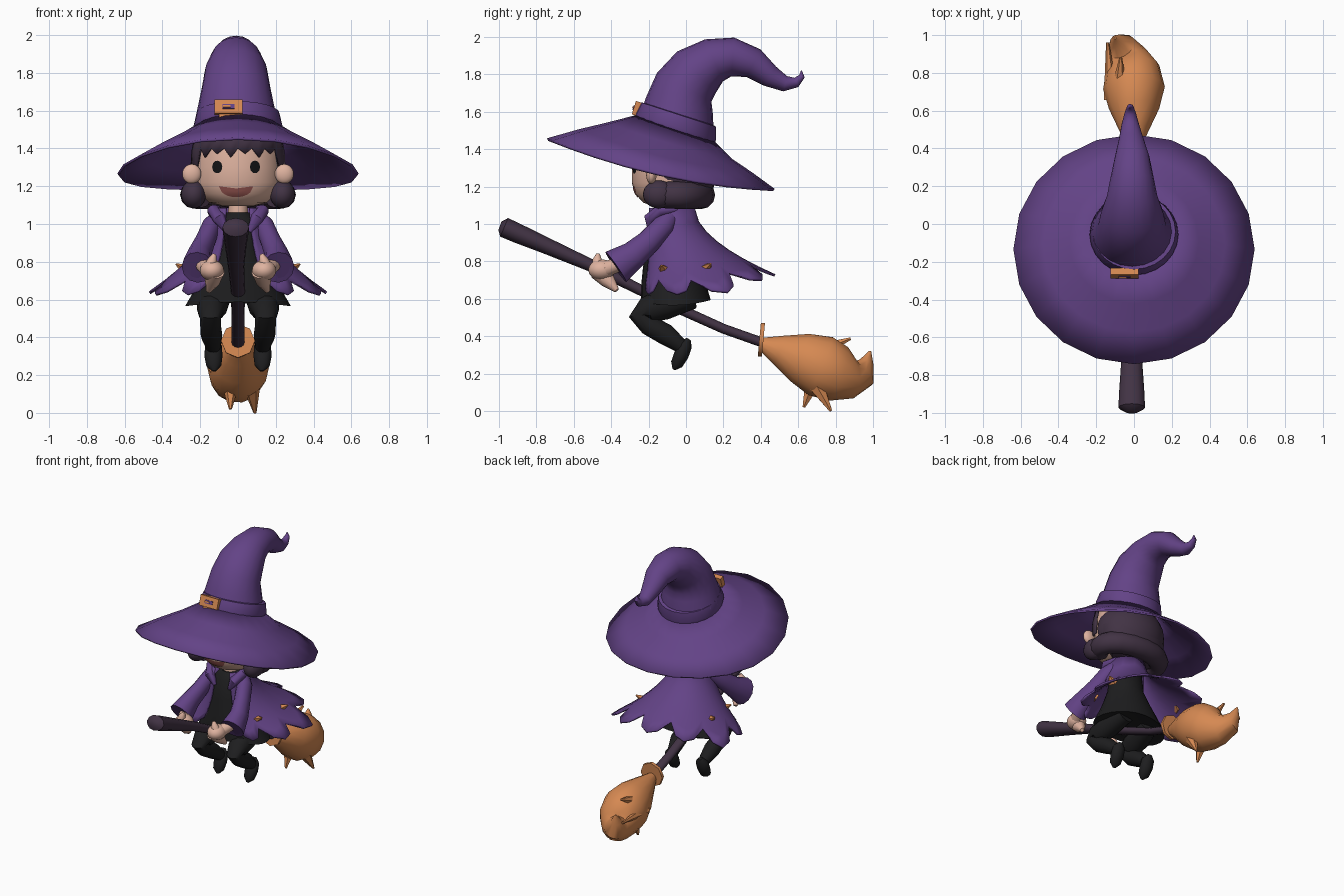
import bpy, bmesh, math
from math import sin, cos, pi, radians
from mathutils import Vector, Matrix

if "Cube" in bpy.data.objects:
    bpy.data.objects.remove(bpy.data.objects["Cube"], do_unlink=True)


def material(name, *rgb):
    m = bpy.data.materials.new(name)
    m.use_nodes = True
    m.diffuse_color = (*rgb, 1)
    bsdf = next(n for n in m.node_tree.nodes if n.type == 'BSDF_PRINCIPLED')
    bsdf.inputs["Base Color"].default_value = (*rgb, 1)
    bsdf.inputs["Roughness"].default_value = 0.8
    return m


purple = material("purple cloth", .125, .056, .24)
orange = material("orange straw", .67, .25, .085)
skin = material("skin", .74, .45, .35)
plum = material("dark plum", .054, .033, .058)
black = material("black cloth", .013, .013, .014)
mouth_red = material("mouth red", .3, .09, .08)
eye_black = material("eye black", .006, .006, .007)


def finish(name, bm, mat, thick=0, angle=45):
    bmesh.ops.recalc_face_normals(bm, faces=bm.faces[:])
    me = bpy.data.meshes.new(name)
    bm.to_mesh(me)
    bm.free()
    me.materials.append(mat)
    ob = bpy.data.objects.new(name, me)
    bpy.context.collection.objects.link(ob)
    bpy.ops.object.select_all(action='DESELECT')
    ob.select_set(True)
    bpy.context.view_layer.objects.active = ob
    bpy.ops.object.shade_smooth_by_angle(angle=radians(angle))
    if thick:
        mod = ob.modifiers.new("thickness", 'SOLIDIFY')
        mod.thickness = thick
        mod.offset = 0
    return ob


def surface(name, rows, mat, closed=True, cap=True, thick=0):
    """Bridge rows of points, as closed rings or an open sheet."""
    bm = bmesh.new()
    vs = [[bm.verts.new(p) for p in row] for row in rows]
    n = len(rows[0])
    for a, b in zip(vs, vs[1:]):
        for i in range(n if closed else n - 1):
            j = (i + 1) % n
            bm.faces.new((a[i], a[j], b[j], b[i]))
    if closed and cap:
        bm.faces.new(vs[0])
        bm.faces.new(vs[-1])
    return finish(name, bm, mat, thick)


def loft(name, rings, mat, n=24, **kw):
    """Level rings (y, z, rx, ry, slope along y, droop at the sides)."""
    rows = []
    for y, z, rx, ry, slope, droop in rings:
        turn = [2 * pi * i / n for i in range(n)]
        rows.append([(rx * sin(a), y + ry * cos(a), z + slope * ry * cos(a) - droop * sin(a) ** 2)
                     for a in turn])
    return surface(name, rows, mat, **kw)


def tube(name, pts, mat, n=12, ref=(1, 0, 0), flat=1):
    """Sweep a round section along (x, y, z, radius) points."""
    c = [Vector(p[:3]) for p in pts]
    rows = []
    for i, p in enumerate(pts):
        t = (c[min(i + 1, len(c) - 1)] - c[max(i - 1, 0)]).normalized()
        u = (Vector(ref) - t * t.dot(Vector(ref))).normalized()
        v = t.cross(u)
        rows.append([c[i] + p[3] * (u * cos(2 * pi * k / n) * flat + v * sin(2 * pi * k / n))
                     for k in range(n)])
    return surface(name, rows, mat)


def ball(name, loc, size, mat, keep=None):
    bm = bmesh.new()
    bmesh.ops.create_uvsphere(bm, u_segments=24, v_segments=14, radius=1,
                              matrix=Matrix.Translation(loc) @ Matrix.Diagonal((*size, 1)))
    if keep:
        bmesh.ops.delete(bm, geom=[v for v in bm.verts if not keep(v.co)], context='VERTS')
    return finish(name, bm, mat)


def box(name, loc, size, mat, tilt=0):
    bm = bmesh.new()
    bmesh.ops.create_cube(bm, size=1, matrix=Matrix.Translation(loc)
                          @ Matrix.Rotation(tilt, 4, 'X') @ Matrix.Diagonal((*size, 1)))
    return finish(name, bm, mat, angle=30)


# Hat: drooping brim, band, bent cone and buckle
loft("hat_brim", [(-.135, 1.317, .635, .605, -.223, .055), (-.11, 1.385, .48, .46, -.25, .035),
                  (-.09, 1.44, .34, .33, -.29, .015), (-.06, 1.505, .215, .21, -.33, 0)],
     purple, n=20, cap=False, thick=.014)
loft("hat_band", [(-.06, 1.495, .225, .212, -.33, 0), (-.055, 1.52, .235, .215, -.33, 0),
                  (-.04, 1.585, .22, .2, -.325, 0), (-.035, 1.59, .18, .17, -.32, 0)],
     purple, cap=False)
tube("hat_cone", [(-.01, -.05, 1.55, .2), (-.01, -.035, 1.64, .182), (-.01, -.01, 1.73, .165),
                  (-.01, .055, 1.81, .152), (-.01, .15, 1.875, .122), (-.01, .25, 1.893, .104),
                  (-.01, .36, 1.86, .083), (-.015, .45, 1.79, .06), (-.02, .53, 1.75, .042),
                  (-.02, .59, 1.757, .027), (-.02, .62, 1.79, .016), (-.02, .617, 1.82, .003)],
     purple, n=20, flat=1.09)
box("hat_buckle", (-.05, -.262, 1.617), (.15, .035, .075), orange, -.3)
box("buckle_inset", (-.05, -.279, 1.622), (.065, .007, .026), purple, -.3)
box("buckle_pin", (-.06, -.283, 1.623), (.04, .009, .01), orange, -.3)
box("buckle_tail", (-.045, -.268, 1.57), (.11, .02, .02), orange, -.3)

# Head
head = [(1.095, .08, .1), (1.115, .16, .155), (1.16, .213, .195), (1.22, .235, .215),
        (1.3, .228, .215), (1.38, .225, .21), (1.49, .2, .19)]
FACE_Y = -.075
loft("head", [(FACE_Y, z, rx, ry, 0, 0) for z, rx, ry in head], skin, n=36)
loft("neck", [(-.09, .98, .055, .055, 0, 0), (-.09, 1.13, .05, .05, 0, 0)], skin, n=16)


def head_radii(z):
    for (z0, a0, b0), (z1, a1, b1) in zip(head, head[1:]):
        if z <= z1:
            f = (z - z0) / (z1 - z0)
            return a0 + (a1 - a0) * f, b0 + (b1 - b0) * f
    return head[-1][1:]


def decal(name, cx, half, top, bottom, mat, cols=12):
    """Thin patch that follows the face."""
    rows = []
    for j in range(4):
        row = []
        for i in range(cols + 1):
            s = 2 * i / cols - 1
            x, z = cx + half * s, bottom(s) + (top(s) - bottom(s)) * j / 3
            rx, ry = head_radii(z)
            row.append((x, FACE_Y - ry * math.sqrt(1 - (x / rx) ** 2) - .004, z))
        rows.append(row)
    return surface(name, rows, mat, closed=False)


def arc(s):
    return math.sqrt(max(0, 1 - s * s))


decal("mouth", -.01, .09, lambda s: 1.188 + .012 * abs(s), lambda s: 1.198 - .056 * arc(s), mouth_red)
for side, x in (("right", -.11), ("left", .09)):
    decal(side + "_eye", x, .027, lambda s: 1.302 + .033 * arc(s),
          lambda s: 1.302 - .033 * arc(s), eye_black)

# Hair: back cap, pointed fringe with side locks and lower roll
ball("hair_cap", (0, -.045, 1.3), (.252, .212, .22), plum, keep=lambda p: p.y > -.15)
fringe = []
for k in range(3):
    row = []
    for i in range(19):
        a = radians(-81 + 9 * i)
        low = 1.4 if i % 2 else 1.352 + .01 * (i % 4)
        if abs(i - 9) > 6:
            low = 1.27
        z = low + (1.5 - low) * k / 2
        rx, ry = head_radii(z)
        row.append(((rx + .02) * sin(a), FACE_Y - (ry + .015) * cos(a), z))
    fringe.append(row)
surface("hair_fringe", fringe, plum, closed=False, thick=.012)
roll = []
for i in range(13):
    a = radians(-126 + 21 * i)
    roll.append((.235 * sin(a), -.06 + .14 * cos(a), 1.155, .068 + .008 * arc(i / 6 - 1)))
tube("hair_roll", roll, plum, ref=(0, 0, 1))
loft("hair_nape", [(-.01, 1.1, .17, .1, 0, 0), (-.02, 1.2, .24, .17, 0, 0),
                   (-.03, 1.3, .25, .19, 0, 0)], plum)

# Black dress
loft("dress", [(-.09, 1.06, .06, .06, 0, 0), (-.09, 1.01, .12, .1, 0, 0),
               (-.09, .87, .13, .12, 0, 0), (-.08, .77, .17, .15, 0, 0),
               (-.065, .67, .225, .175, 0, .01), (-.055, .59, .28, .187, .02, .025),
               (-.055, .6, .24, .16, .02, .025)], black)


# Cape with a ragged hem, open at the front
def cape_point(t, u):
    t *= 1 - .15 * u
    c = cos(t)
    reach = .41 + (.15 * min(1, 2 * c) if c > 0 else .3 * c)
    r = .125 + (reach - .125) * u ** 1.5
    return Vector((r * sin(t), -.085 + r * c, 1.085 - (.46 - .1 * max(2 * c - 1, 0)) * u ** .8))


hem = [.8, .95, 1, .95]
cape = []
for k in range(8):
    cape.append([cape_point(radians(-150 + 300 * i / 36), k / 7 * hem[i % 4]) for i in range(37)])
surface("cape", cape, purple, closed=False, thick=.014)

for s, side in ((-1, "right"), (1, "left")):
    # Cape patches
    for deg, u, label in ((108, .65, "front"), (62, .65, "rear")):
        p = cape_point(s * radians(deg), u)
        out = Vector((s * sin(radians(deg)), cos(radians(deg)), .5)) * .04
        tube(f"{side}_{label}_patch", [(*(p - out * .3), .038), (*(p + out), .006)], orange,
             n=5, ref=(0, 0, 1), flat=.7)
    # Ear and side bun
    ball(side + "_ear", (s * .245, -.185, 1.265), (.05, .028, .052), skin)
    ball(side + "_bun", (s * .235, -.145, 1.158), (.066, .085, .075), plum)
    # Collar, sleeve and hand
    tube(side + "_collar", [(s * .06, -.19, .96, .012), (s * .1, -.19, 1.03, .035),
                            (s * .13, -.14, 1.07, .033), (s * .11, -.05, 1.08, .02)], purple)
    tube(side + "_sleeve", [(s * .1, -.08, 1.04, .045), (s * .14, -.12, .99, .06),
                            (s * .175, -.2, .905, .064), (s * .205, -.28, .835, .075),
                            (s * .215, -.375, .77, .098), (s * .215, -.37, .773, .07)],
         purple, flat=.85)
    tube(side + "_wrist", [(s * .2, -.34, .79, .035), (s * .15, -.44, .755, .045)], skin)
    ball(side + "_hand", (s * .138, -.45, .755), (.064, .072, .055), skin)
    tube(side + "_fingers", [(s * .12, -.47, .75, .05), (s * .135, -.42, .7, .042),
                             (s * .155, -.37, .645, .014)], skin)
    tube(side + "_thumb", [(s * .15, -.47, .77, .032), (s * .135, -.475, .81, .025),
                           (s * .125, -.47, .84, .01)], skin)
    # Bent leg and pointed boot
    tube(side + "_leg", [(s * .11, .03, .62, .075), (s * .135, -.12, .57, .083),
                         (s * .145, -.21, .54, .071), (s * .147, -.25, .51, .056),
                         (s * .145, -.2, .46, .055), (s * .14, -.11, .41, .057),
                         (s * .13, -.03, .35, .04)], black)
    tube(side + "_boot", [(s * .13, .015, .385, .012), (s * .13, -.003, .355, .037),
                          (s * .13, -.025, .3, .04), (s * .128, -.05, .25, .033),
                          (s * .125, -.065, .222, .008)], black, flat=1.2)

# Broom: handle, binding disc, straw and loose spikes
tube("broom_handle", [(-.012, -.995, .99, .025), (-.012, -.972, .982, .054),
                      (-.012, -.9, .95, .052), (-.012, -.75, .885, .044),
                      (-.01, -.5, .775, .033), (0, -.25, .65, .029), (0, 0, .53, .027),
                      (0, .2, .44, .026), (0, .44, .355, .026)], plum, flat=1.3)
tube("broom_disc", [(0, .392, .382, .09), (0, .414, .38, .09)], orange, n=8)
tube("broom_straw", [(0, .4, .36, .035), (0, .5, .325, .085), (0, .61, .285, .14),
                     (0, .72, .24, .172), (-.01, .81, .2, .155), (-.04, .885, .18, .115),
                     (-.07, .94, .2, .083), (-.09, .965, .26, .04), (-.1, .985, .32, .006)],
     orange, n=14, flat=.95)
spikes = [((-.04, .68, .16, .05), (-.04, .63, .02, .008)), ((.07, .69, .15, .05), (.09, .775, 0, .008)),
          ((-.08, .68, .31, .05), (-.07, .88, .387, .008)), ((-.12, .66, .24, .04), (-.14, .96, .26, .008))]
for i, (a, b) in enumerate(spikes):
    tube(f"straw_spike_{i + 1}", [a, b], orange, n=6)
